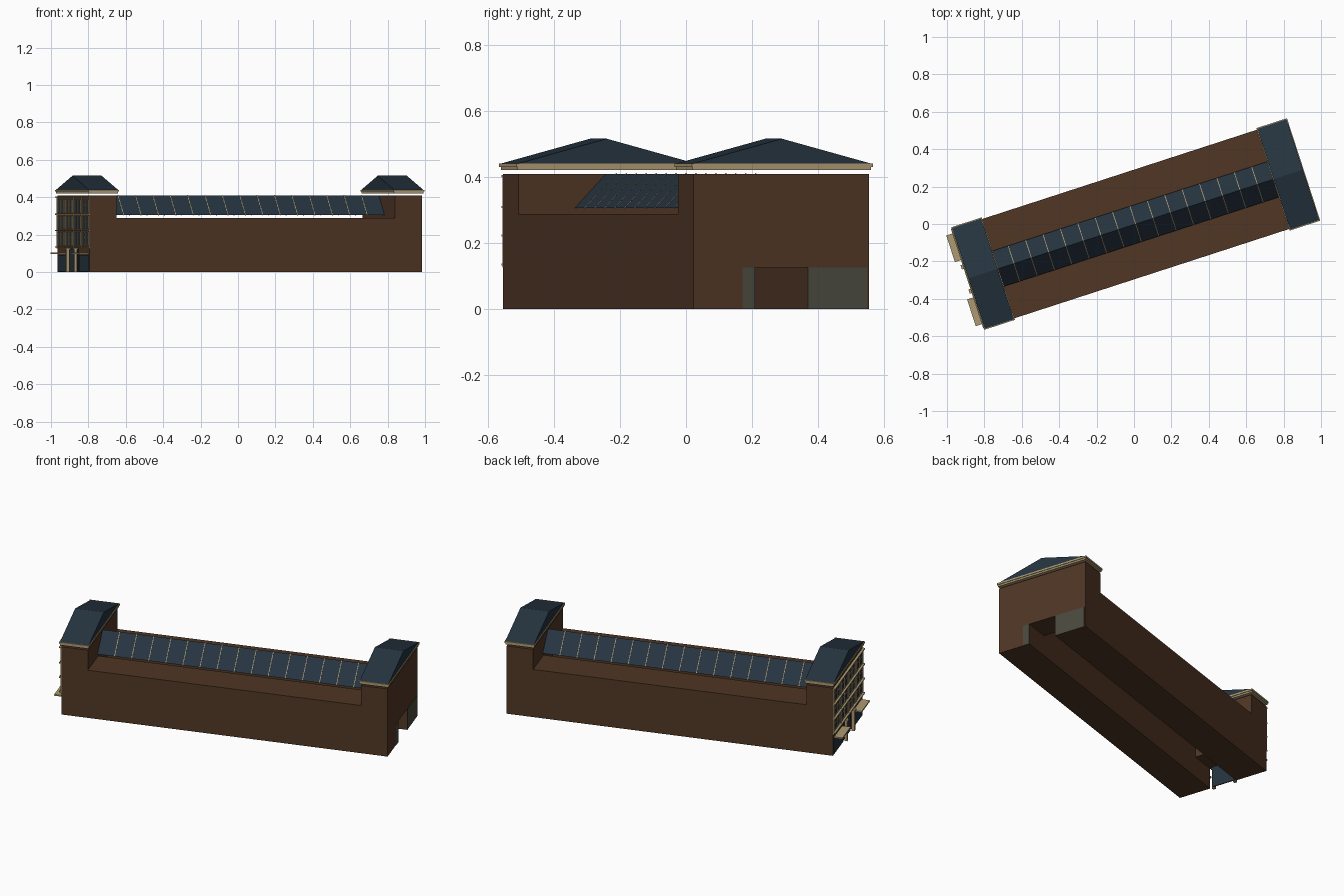
import bpy, math
from mathutils import Matrix

if "Cube" in bpy.data.objects:
    bpy.data.objects.remove(bpy.data.objects["Cube"])

# Whole building is turned on its plot
PLACE = Matrix.Translation((0.009, 0, 0)) @ Matrix.Rotation(math.radians(18), 4, 'Z')


def material(name, rgb):
    m = bpy.data.materials.new(name)
    m.use_nodes = True
    m.diffuse_color = (*rgb, 1)
    m.node_tree.nodes["Principled BSDF"].inputs["Base Color"].default_value = (*rgb, 1)
    return m


BROWN = material("brown_brick", (0.080, 0.037, 0.018))
SLATE = material("blue_slate", (0.019, 0.034, 0.050))
CREAM = material("cream_stone", (0.42, 0.32, 0.17))
GREY = material("grey_panel", (0.068, 0.068, 0.050))


def add(name, verts, faces, mat):
    me = bpy.data.meshes.new(name)
    me.from_pydata(verts, [], faces)
    me.materials.append(mat)
    ob = bpy.data.objects.new(name, me)
    ob.matrix_world = PLACE
    bpy.context.scene.collection.objects.link(ob)
    return ob


def prism(name, profile, x0, x1, mat):
    """Extrude a (y, z) profile along x."""
    n = len(profile)
    verts = [(x, y, z) for x in (x0, x1) for y, z in profile]
    faces = [tuple(range(n))[::-1], tuple(range(n, 2 * n))]
    faces += [(i, (i + 1) % n, (i + 1) % n + n, i + n) for i in range(n)]
    return add(name, verts, faces, mat)


def box(name, x, y, z, mat):
    prof = [(y[0], z[0]), (y[1], z[0]), (y[1], z[1]), (y[0], z[1])]
    return prism(name, prof, x[0], x[1], mat)


END, INNER, SIDE, GAP = 0.934, 0.782, 0.279, 0.084
HALL_TOP, WALL_TOP, DOOR_TOP = 0.288, 0.409, 0.125

# Two long wings with a covered passage between them
for s, side in ((-1, "front"), (1, "back")):
    y = sorted((s * GAP, s * SIDE))
    box(side + "_wing", (-INNER, INNER), y, (0, HALL_TOP), BROWN)

# End towers: arch-shaped block over the passage, cornice and gable roof
ARCH = [(-SIDE, 0), (-GAP, 0), (-GAP, DOOR_TOP), (GAP, DOOR_TOP),
        (GAP, 0), (SIDE, 0), (SIDE, WALL_TOP), (-SIDE, WALL_TOP)]
for s, side in ((-1, "right"), (1, "left")):
    x0, x1 = sorted((s * INNER, s * END))
    prism(side + "_tower", ARCH, x0, x1, BROWN)
    box(side + "_cornice_lower", (x0 - .006, x1 + .006), (-.284, .284), (.42, .43), CREAM)
    box(side + "_cornice_upper", (x0 - .010, x1 + .010), (-.288, .288), (.43, .44), CREAM)
    prism(side + "_gable_roof", [(-.283, .44), (.283, .44), (0, .515)],
          x0 - .006, x1 + .006, SLATE)

# Glazed ridge roof over the passage
prism("skylight", [(-.1, .305), (-.092, .305), (0, .402), (.092, .305), (.1, .305), (0, .409)],
      -INNER, INNER, SLATE)
BAYS = 16
for i in range(1, BAYS):
    x = -INNER + 2 * INNER * i / BAYS
    prism("skylight_rib", [(-.101, .305), (-.1, .303), (0, .407), (.1, .303), (.101, .305), (0, .411)],
          x - .002, x + .002, CREAM)

# Grey panels beside the plain end doorway
box("end_panel_wide", (END, END + .002), (GAP, SIDE - .008), (0, DOOR_TOP), GREY)
box("end_panel_narrow", (END, END + .002), (-GAP - .04, -GAP), (0, DOOR_TOP), GREY)

# Street facade: three rows of four windows with frames and sills
F = -END
BAY = 2 * SIDE / 4
FLOORS = (.135, .222, .309)
for z in FLOORS:
    for c in range(4):
        mid = -SIDE + BAY * (c + .5)
        box("window_pane", (F - .002, F), (mid - .052, mid + .052), (z + .010, z + .077), SLATE)
        for k in (-1, 0, 1):
            y = mid + k * .052
            box("window_post", (F - .006, F), (y - .004, y + .004), (z + .008, z + .079), CREAM)
        for h in (.010, .050, .077):
            box("window_bar", (F - .005, F), (mid - .052, mid + .052),
                (z + h - .002, z + h + .002), CREAM)
for z in FLOORS + (.402,):
    box("floor_band", (F - .014, F), (-SIDE, SIDE), (z - .003, z + .003), CREAM)
for c in range(5):
    y = max(-SIDE + .004, min(SIDE - .004, -SIDE + BAY * c))
    box("pilaster", (F - .005, F), (y - .004, y + .004), (.125, .405), CREAM)

# Shop fronts, canopies and entrance columns, mirrored about the doorway
for s in (-1, 1):
    box("shop_window", (F - .003, F), sorted((s * .100, s * .268)), (.004, .092), SLATE)
    box("shop_canopy", (F - .048, F), sorted((s * .105, s * .255)), (.096, .104), CREAM)
    box("entrance_column", (F - .020, F - .004), sorted((s * .060, s * .076)), (0, .12), CREAM)
    box("column_capital", (F - .025, F), sorted((s * .056, s * .080)), (.12, .13), CREAM)

# Door leaf set into the passage
box("entrance_door", (F + .004, F + .010), (-.062, GAP), (0, DOOR_TOP), SLATE)
